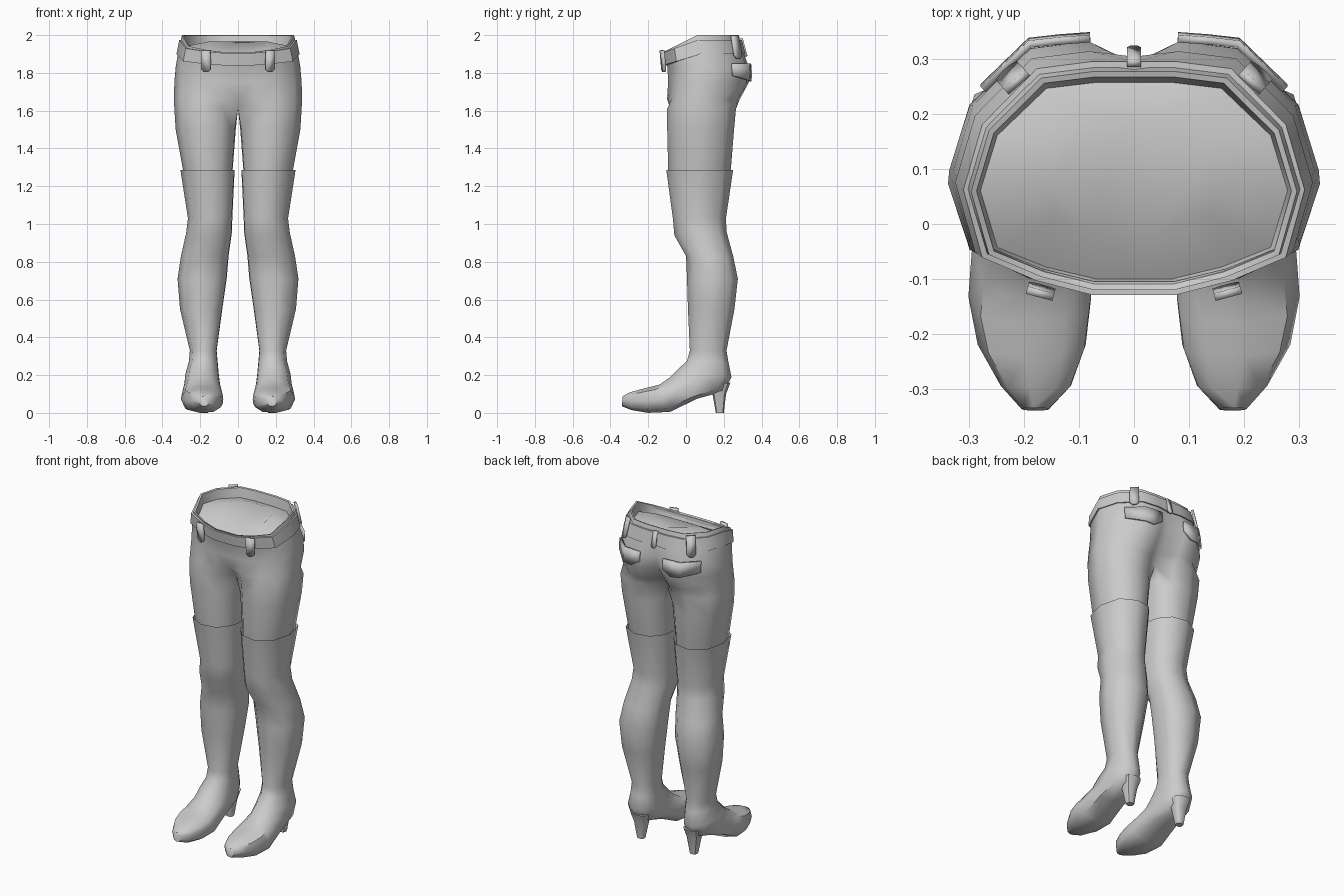
import bpy, bmesh
from math import sin, cos, radians
from mathutils import Matrix, Vector

if "Cube" in bpy.data.objects:
    bpy.data.objects.remove(bpy.data.objects["Cube"])

ANGLES = [-150, -118, -85, -42, 0, 42, 85, 118, 150, 165, 180, 195]
# half outline of the hips: fraction of half width, fraction of depth
HALF = [(0, 0), (.25, 0), (.57, .06), (.89, .16), (1, .45), (.89, .73), (.57, .97), (.25, 1), (0, 1)]


def leg_ring(ya, za, yb, zb, xin, xout, power=.85):
    """Rounded section spanning front point A to back point B (side view)."""
    pts = []
    for a in ANGLES:
        c, s = cos(radians(a)), sin(radians(a))
        c = abs(c) ** power * (1 if c > 0 else -1)
        s = abs(s) ** power * (1 if s > 0 else -1)
        t = (s + 1) / 2
        pts.append(((xin + xout) / 2 + c * (xout - xin) / 2, ya + t * (yb - ya), za + t * (zb - za)))
    return pts


def hip_ring(z, drop, hw, front, back, cf=0, cb=0):
    """Half section of the hips; the front dips by drop, cf/cb are centre clefts."""
    pts = []
    for i, (u, v) in enumerate(HALF):
        y = front + v * (back - front) + (cf if i == 0 else 0) - (cb if i == 8 else 0)
        pts.append((hw * u, y, z - drop * max(0, 1 - v / .45)))
    return pts


def bridge(bm, a, b, closed):
    n = len(a)
    for i in range(n if closed else n - 1):
        j = (i + 1) % n
        bm.faces.new((a[i], a[j], b[j], b[i]))


def verts(bm, pts):
    return [bm.verts.new(p) for p in pts]


def finish(bm, name, angle=50, mirror=True, thick=0):
    bmesh.ops.recalc_face_normals(bm, faces=bm.faces)
    me = bpy.data.meshes.new(name)
    bm.to_mesh(me)
    bm.free()
    ob = bpy.data.objects.new(name, me)
    bpy.context.collection.objects.link(ob)
    if thick:
        m = ob.modifiers.new("Thickness", 'SOLIDIFY')
        m.thickness, m.offset = thick, 0
    if mirror:
        m = ob.modifiers.new("Mirror", 'MIRROR')
        m.use_clip = True
    bpy.ops.object.select_all(action='DESELECT')
    ob.select_set(True)
    bpy.context.view_layer.objects.active = ob
    bpy.ops.object.shade_smooth_by_angle(angle=radians(angle))
    return ob


def loft(name, rings, cap_start=True, cap_end=True, **kw):
    bm = bmesh.new()
    rows = [verts(bm, r) for r in rings]
    for a, b in zip(rows, rows[1:]):
        bridge(bm, a, b, True)
    if cap_start:
        bm.faces.new(rows[0])
    if cap_end:
        bm.faces.new(rows[-1])
    return finish(bm, name, **kw)


# shorts and thighs as one skin: leg rings first, hip half rings above the crotch
bm = bmesh.new()
legs = [(1.2, -.085, .22, .035, .28), (1.29, -.095, .238, .028, .292),
        (1.5, -.1, .255, .012, .33), (1.61, -.1, .265, 0, .337)]
rows = [verts(bm, leg_ring(f, z, b, z, xi, xo)) for z, f, b, xi, xo in legs]
for k in (0, 8, 9, 10, 11):
    rows[-1][k].co.x = 0
for a, b in zip(rows, rows[1:]):
    bridge(bm, a, b, True)
bm.faces.new(rows[0])
hips = [(1.66, 0, .339, -.1, .285, .03, .07), (1.75, 0, .337, -.095, .333, 0, .06),
        (1.83, 0, .33, -.098, .333, 0, .04), (1.92, .06, .315, -.11, .3, 0, .01),
        (2, .09, .297, -.12, .278), (1.997, .09, .287, -.11, .268),
        (1.94, .07, .28, -.1, .258), (1.965, .05, .16, -.02, .19)]
prev = rows[-1][:9]
for h in hips:
    cur = verts(bm, hip_ring(*h))
    bridge(bm, prev, cur, False)
    prev = cur
bm.faces.new(prev)
finish(bm, "shorts_and_thighs", 60)

# belt band
bm = bmesh.new()
belt = [(1.9, .06, .326, -.12, .315, 0, .01), (1.975, .07, .311, -.129, .296),
        (1.975, .07, .29, -.105, .27), (1.9, .06, .3, -.1, .28, 0, .01)]
rows = [verts(bm, hip_ring(*r)) for r in belt]
for i in range(4):
    bridge(bm, rows[i], rows[(i + 1) % 4], False)
finish(bm, "belt", 40)

# over-knee boot, from the cuff down the shaft and along the foot to the toe
boot = [(-.09, 1.27, .235, 1.27, .032, .288), (-.105, 1.287, .25, 1.287, .018, .305),
        (-.07, 1.03, .212, 1.03, .03, .265), (-.062, .94, .215, .96, .033, .275),
        (-.0, .83, .25, .83, .05, .302), (.005, .71, .275, .71, .06, .32),
        (.01, .55, .257, .55, .083, .307), (.02, .33, .215, .33, .113, .255),
        (.005, .275, .225, .27, .108, .26), (-.05, .225, .241, .19, .102, .278),
        (-.09, .185, .205, .115, .095, .285), (-.14, .15, .06, .075, .086, .295),
        (-.18, .14, -.085, .005, .078, .302), (-.24, .125, -.2, 0, .088, .285),
        (-.3, .108, -.29, .015, .115, .243), (-.335, .088, -.34, .035, .155, .205)]
loft("boots", [leg_ring(*r, power=.75 if r[1] < .16 else .85) for r in boot], cap_start=False)

# boot heels
heel = [(.125, .15, .235, .16, .125, .235), (.14, .1, .212, .1, .14, .22),
        (.158, 0, .2, 0, .158, .202)]
loft("boot_heels", [leg_ring(*r, power=.7) for r in heel])

# back pockets wrapped around the seat
bm = bmesh.new()
cols = [(.08, .339, 1.79), (.135, .335, 1.755), (.19, .329, 1.76), (.275, .246, 1.785)]
top = verts(bm, [(x, y - .001, 1.85) for x, y, z in cols])
low = verts(bm, [(x, y + .004, z) for x, y, z in cols])
bridge(bm, top, low, False)
finish(bm, "back_pockets", 40, thick=.014)


# belt loops: narrow straps with a pointed lower end
def strap(name, x, y, z, yaw, lean, w, h, mirror=True):
    bm = bmesh.new()
    out = [(-w, h), (w, h), (w, -h * .75), (w * .4, -h), (-w * .4, -h), (-w, -h * .75)]
    bm.faces.new(verts(bm, [(a, 0, b) for a, b in out]))
    bm.transform(Matrix.Translation(Vector((x, y, z))) @ Matrix.Rotation(radians(yaw), 4, 'Z')
                 @ Matrix.Rotation(radians(lean), 4, 'X'))
    finish(bm, name, 30, mirror, thick=.014)


strap("front_belt_loops", .17, -.122, 1.862, 15, 5, .025, .058)
strap("side_belt_loops", .222, .268, 1.937, -42, 12, .026, .062)
strap("back_belt_loop", 0, .306, 1.935, 0, 15, .013, .05, mirror=False)
